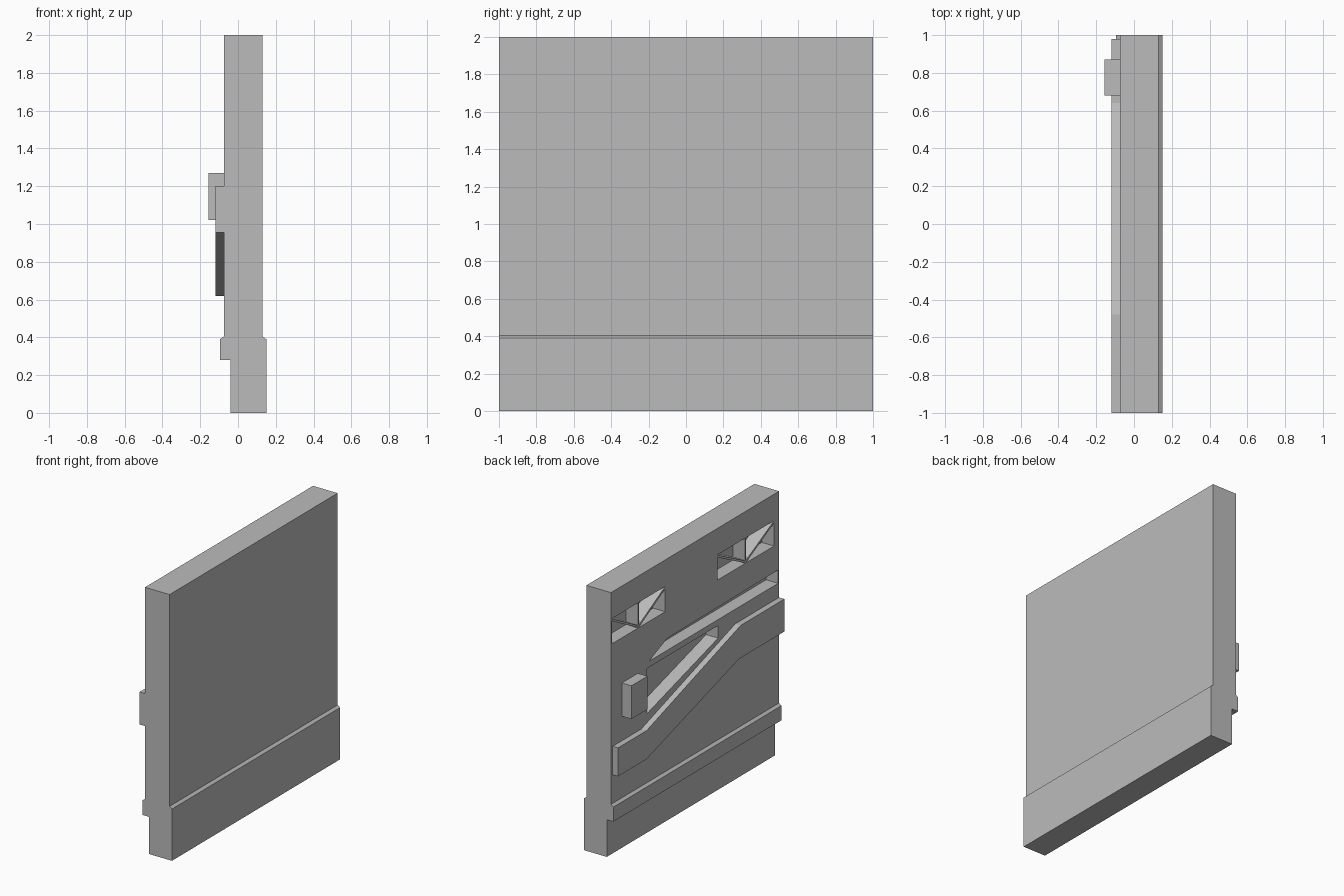
import bpy, bmesh

cube = bpy.data.objects.get("Cube")
if cube:
    bpy.data.objects.remove(cube)

GREY = (0.5, 0.5, 0.5, 1)
mat = bpy.data.materials.new("plain grey")
mat.use_nodes = True
mat.diffuse_color = GREY
mat.node_tree.nodes["Principled BSDF"].inputs["Base Color"].default_value = GREY


def prism(name, points, start, end, axis="x"):
    """Extrude a closed outline: (y, z) points along x, or (x, z) points along y."""
    def place(p, d):
        return (d, p[0], p[1]) if axis == "x" else (p[0], d, p[1])
    bm = bmesh.new()
    rings = [[bm.verts.new(place(p, d)) for p in points] for d in (start, end)]
    for ring in rings:
        bm.faces.new(ring)
    n = len(points)
    for i in range(n):
        j = (i + 1) % n
        bm.faces.new((rings[0][i], rings[0][j], rings[1][j], rings[1][i]))
    bmesh.ops.recalc_face_normals(bm, faces=bm.faces)
    mesh = bpy.data.meshes.new(name)
    bm.to_mesh(mesh)
    bm.free()
    mesh.materials.append(mat)
    obj = bpy.data.objects.new(name, mesh)
    bpy.context.collection.objects.link(obj)
    return obj


def rect(y0, y1, z0, z1):
    return [(y0, z0), (y1, z0), (y1, z1), (y0, z1)]


FACE, BACK = -0.075, 0.025   # detailed face and floor of its recesses

# Wall slab with a stepped base and chamfered skirting
wall = prism("wall_panel", [(-0.04, 0), (0.15, 0), (0.15, 0.39), (0.13, 0.405),
                            (0.13, 2), (FACE, 2), (FACE, 0.405), (-0.095, 0.39),
                            (-0.095, 0.28), (-0.04, 0.28)], -1, 1, "y")

# Recesses: two vents, a long tapered slot and a sloped pocket
VENTS = {"left": (0.355, 0.99), "right": (-0.94, -0.265)}
LOW, HIGH = 1.61, 1.8
recesses = [rect(y0, y1, LOW, HIGH) for y0, y1 in VENTS.values()]
recesses.append([(0.55, 1.31), (0.33, 1.4), (-0.99, 1.41), (-0.99, 1.31)])
recesses.append([(0.57, 1.265), (-0.275, 1.265), (-0.275, 1.17), (0.57, 0.925)])
for outline in recesses:
    cutter = prism("recess_cutter", outline, FACE - 0.1, BACK)
    cut = wall.modifiers.new("recess", "BOOLEAN")
    cut.operation = "DIFFERENCE"
    cut.solver = "EXACT"
    cut.object = cutter
    bpy.context.view_layer.objects.active = wall
    bpy.ops.object.modifier_apply(modifier=cut.name)
    bpy.data.objects.remove(cutter)

# Vent ribs: an upright and two diagonals meeting at the bottom centre
T = 0.012
for side, (y0, y1) in VENTS.items():
    mid = (y0 + y1) / 2
    prism(side + "_vent_upright", rect(mid - T / 2, mid + T / 2, LOW, HIGH), FACE, BACK)
    for label, edge in (("front", y0), ("rear", y1)):
        prism(f"{side}_vent_{label}_diagonal",
              [(mid, LOW), (edge, HIGH - 1.5 * T), (edge, HIGH), (mid, LOW + 1.5 * T)],
              FACE, BACK)

# Raised strip that climbs across the panel
prism("raised_strip", [(0.98, 0.62), (0.64, 0.62), (-0.46, 0.955), (-1, 0.955),
                       (-1, 1.2), (-0.48, 1.2), (0.64, 0.835), (0.98, 0.835)], -0.12, FACE)

# Block handle
prism("block_handle", rect(0.68, 0.87, 1.02, 1.27), -0.155, FACE)
